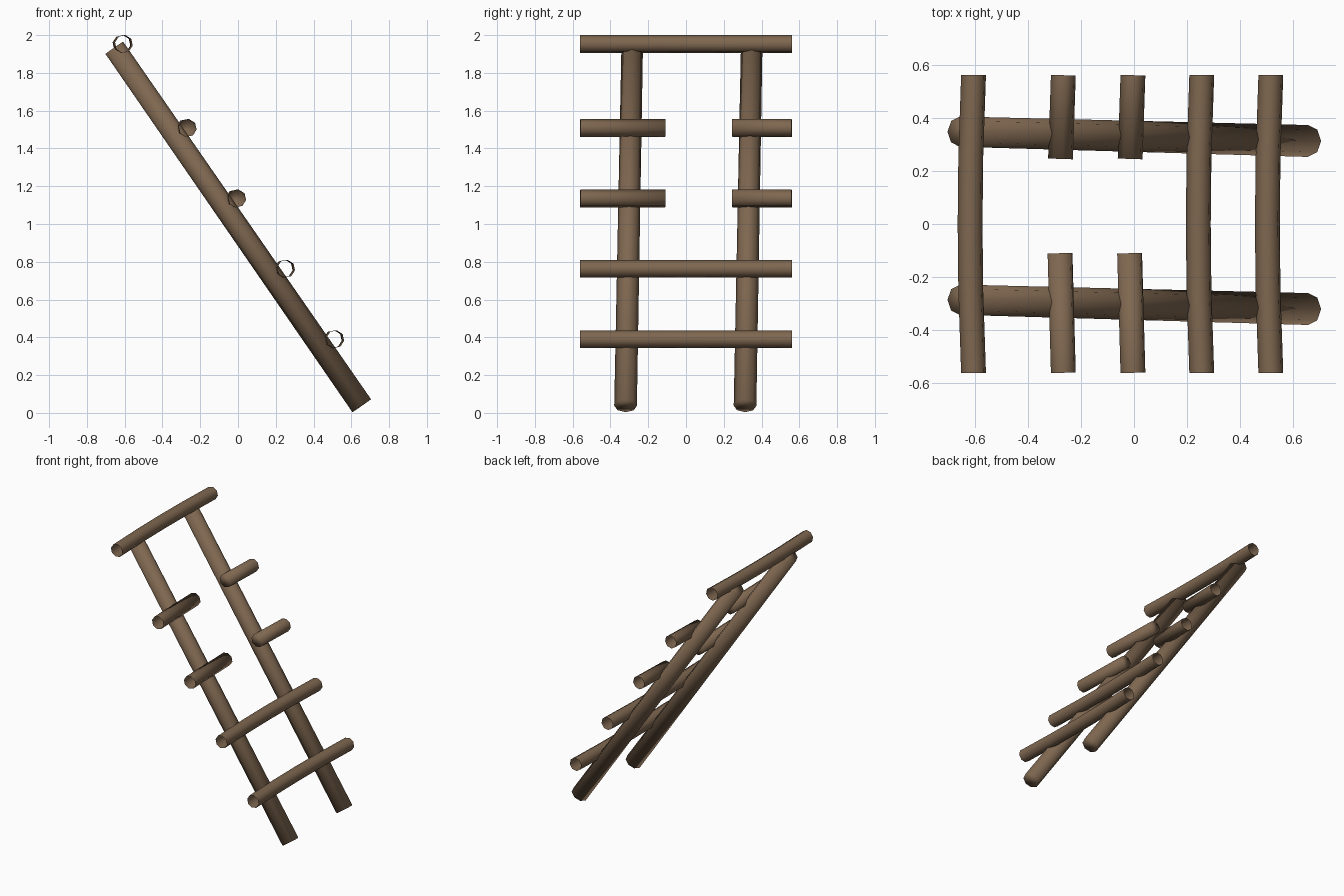
import bpy, bmesh, math
from mathutils import Vector

if "Cube" in bpy.data.objects:
    bpy.data.objects.remove(bpy.data.objects["Cube"])

wood = bpy.data.materials.new("brown wood")
wood.diffuse_color = (0.21, 0.135, 0.08, 1)
wood.use_nodes = True
wood.node_tree.nodes["Principled BSDF"].inputs["Base Color"].default_value = wood.diffuse_color

SIDES = 8
HALF = 0.56          # half length of a rung


def tube(name, points, radii, side, cap_start=False, cap_end=False):
    """Eight-sided smooth pole through points; side is the direction of vertex 0."""
    axis = (points[-1] - points[0]).normalized()
    u = (side - axis * side.dot(axis)).normalized()
    v = axis.cross(u)
    bm = bmesh.new()
    rings = []
    for p, r in zip(points, radii):
        angles = [2 * math.pi * i / SIDES for i in range(SIDES)]
        rings.append([bm.verts.new(p + (u * math.cos(a) + v * math.sin(a)) * r) for a in angles])
    for a, b in zip(rings, rings[1:]):
        for i in range(SIDES):
            j = (i + 1) % SIDES
            bm.faces.new((a[i], a[j], b[j], b[i]))
    if cap_start:
        bm.faces.new(rings[0][::-1])
    if cap_end:
        bm.faces.new(rings[-1])
    for f in bm.faces:
        f.smooth = True
    me = bpy.data.meshes.new(name)
    bm.to_mesh(me)
    bm.free()
    me.materials.append(wood)
    ob = bpy.data.objects.new(name, me)
    bpy.context.collection.objects.link(ob)
    return ob


# Two leaning rails
for name, y in (("left_rail", -0.3025), ("right_rail", 0.33)):
    tube(name, [Vector((0.655, y - 0.0175, 0.038)), Vector((-0.655, y + 0.0175, 1.933))],
         [0.06, 0.057], Vector((0, 1, 0)), True, True)


def rung(name, x, z, ys, **caps):
    # Rungs bow slightly backwards towards the middle
    pts = [Vector((x - 0.013 * (1 - (y / HALF) ** 2), y, z)) for y in ys]
    tube(name, pts, [0.0475] * len(ys), Vector((-0.57, 0, 0.82)), **caps)


# Whole rungs, open at both ends
for i, (x, z) in enumerate([(0.515, 0.39), (0.255, 0.763), (-0.604, 1.953)]):
    rung(f"rung_{i + 1}", x, z, [-HALF, -0.25, 0, 0.25, HALF])

# Broken rungs, closed at the snapped inner ends
for i, (x, z) in enumerate([(-0.004, 1.135), (-0.266, 1.508)]):
    rung(f"broken_rung_left_{i + 1}", x, z, [-HALF, -0.11], cap_end=True)
    rung(f"broken_rung_right_{i + 1}", x, z, [0.245, HALF], cap_start=True)
